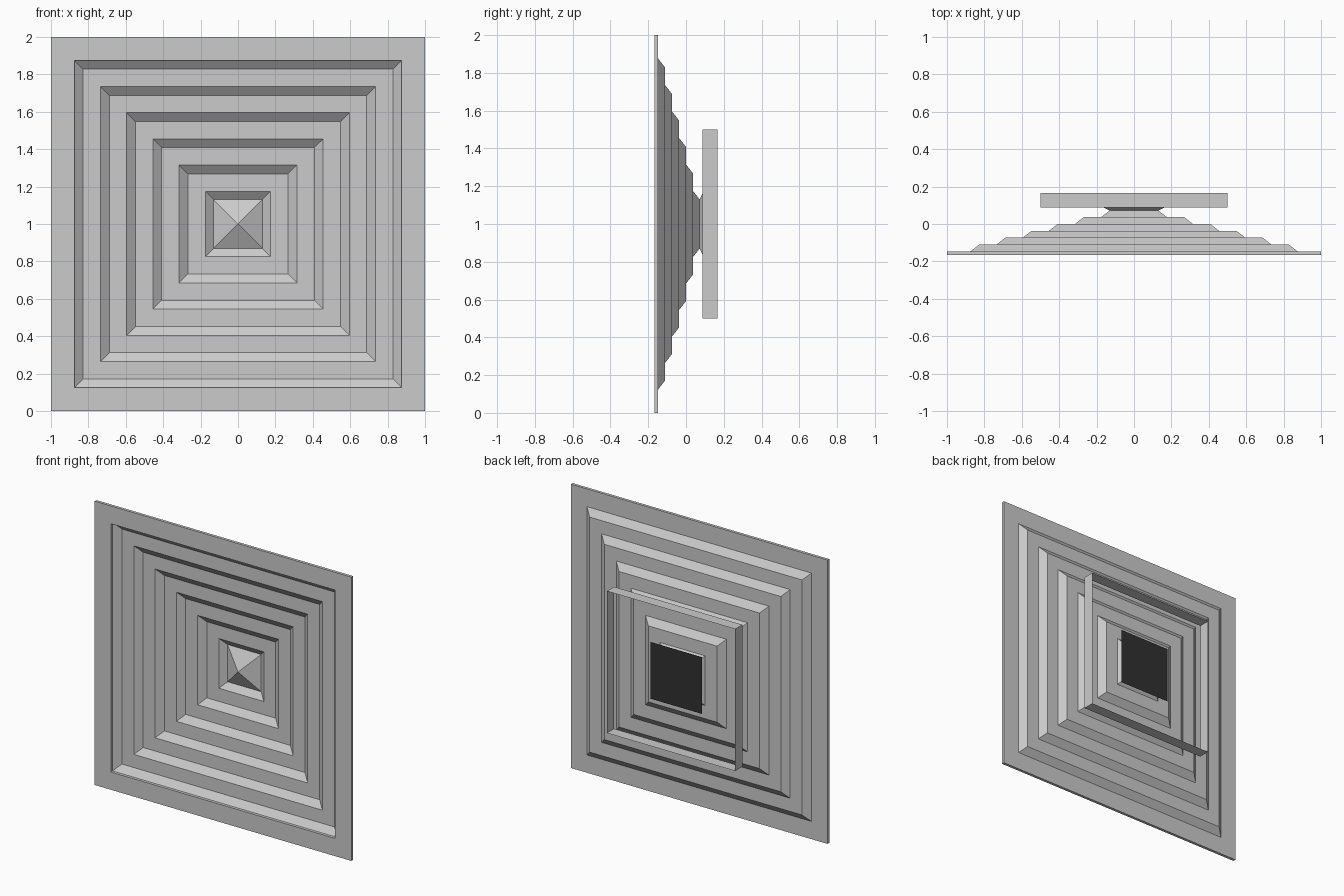
import bpy, bmesh

if "Cube" in bpy.data.objects:
    bpy.data.objects.remove(bpy.data.objects["Cube"])


def material(name, c):
    m = bpy.data.materials.new(name)
    m.diffuse_color = (c, c, c, 1)
    m.use_nodes = True
    m.node_tree.nodes["Principled BSDF"].inputs["Base Color"].default_value = m.diffuse_color
    return m


GREY = material("light grey metal", 0.6)
BLACK = material("black backing", 0.03)
CZ = 1.0  # height of the panel centre


def loft(name, profile, closed=False, cap=False):
    """Join square loops given as (half size, y) pairs into one surface."""
    bm = bmesh.new()
    loops = [[bm.verts.new((sx * r, y, CZ + sz * r))
              for sx, sz in ((-1, -1), (1, -1), (1, 1), (-1, 1))]
             for r, y in profile]
    pairs = list(zip(loops, loops[1:]))
    if closed:
        pairs.append((loops[-1], loops[0]))
    for a, b in pairs:
        for i in range(4):
            j = (i + 1) % 4
            bm.faces.new((a[i], a[j], b[j], b[i]))
    if cap:
        bm.faces.new(loops[0][::-1]).material_index = 1
    bmesh.ops.remove_doubles(bm, verts=bm.verts[:], dist=1e-5)
    me = bpy.data.meshes.new(name)
    bm.to_mesh(me)
    bm.free()
    me.materials.append(GREY)
    me.materials.append(BLACK)
    ob = bpy.data.objects.new(name, me)
    bpy.context.collection.objects.link(ob)
    return ob


# Flat outer border
FRONT, BACK = -0.167, -0.147
loft("border_frame", [(1, FRONT), (0.875, FRONT), (0.875, BACK), (1, BACK)], closed=True)

# Six stepped louvre rings: a sloped band, then a flat ledge to the next ring
STEP_R, SLOPE_R, STEP_Y, COUNT = 0.14, 0.047, 0.0368, 6
for k in range(COUNT):
    r, y = 0.875 - k * STEP_R, BACK + k * STEP_Y
    profile = [(r, y), (r - SLOPE_R, y + STEP_Y)]
    if k < COUNT - 1:
        profile.append((r - STEP_R, y + STEP_Y))
    loft(f"louvre_ring_{k + 1}", profile)

# Centre pyramid pointing forward, with black back
loft("centre_pyramid", [(0.2, 0.109), (0, 0.0)], cap=True)

# Thin open square duct collar at the back
loft("duct_collar", [(0.5, 0.167), (0.5, 0.087)])
